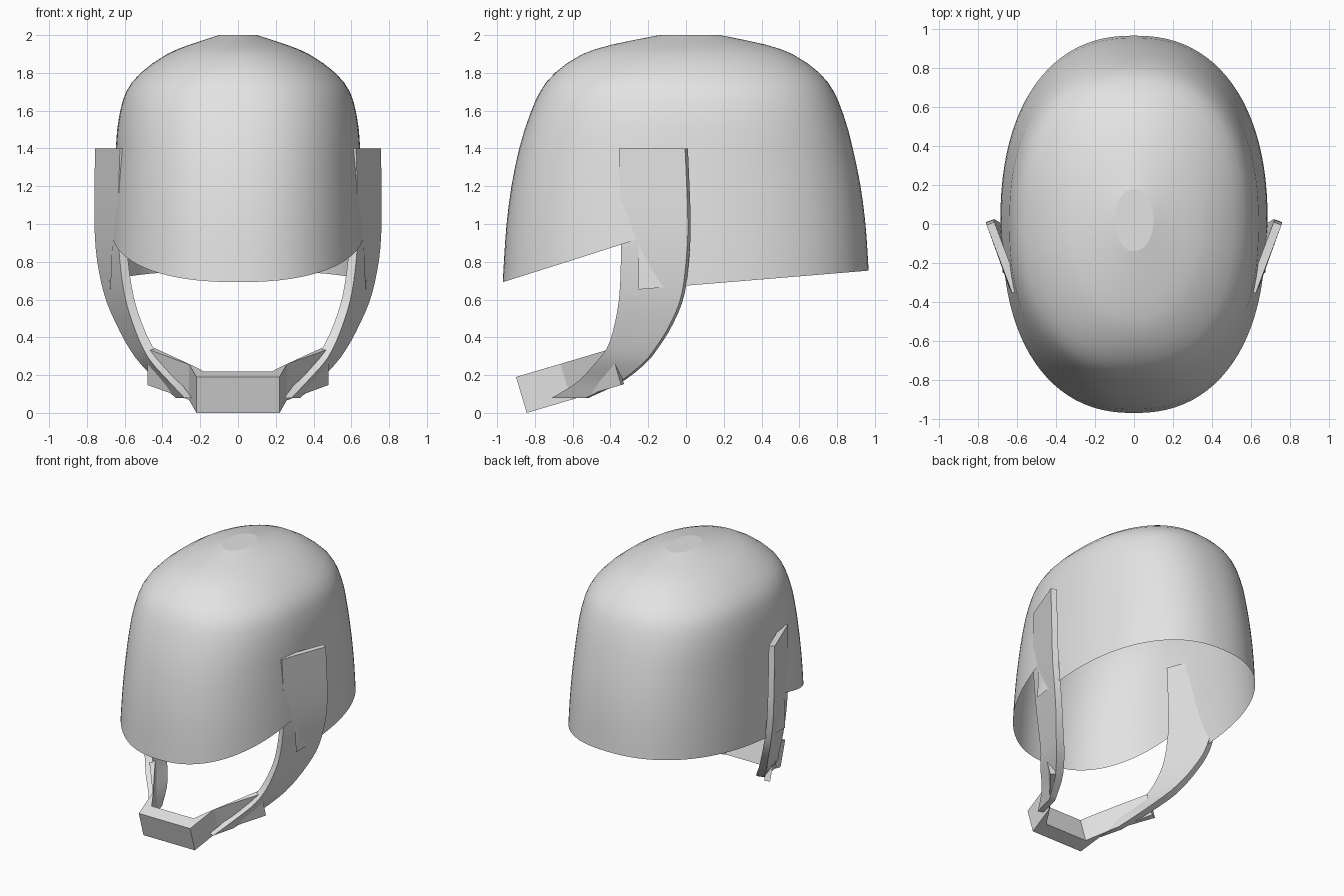
import bpy, bmesh, math

if "Cube" in bpy.data.objects:
    bpy.data.objects.remove(bpy.data.objects["Cube"])

grey = bpy.data.materials.new("light grey")
grey.diffuse_color = (0.77, 0.77, 0.77, 1)
grey.use_nodes = True
grey.node_tree.nodes["Principled BSDF"].inputs["Base Color"].default_value = grey.diffuse_color


def make_object(name, bm, recalc=True):
    if recalc:
        bmesh.ops.recalc_face_normals(bm, faces=bm.faces)
    mesh = bpy.data.meshes.new(name)
    bm.to_mesh(mesh)
    bm.free()
    mesh.materials.append(grey)
    obj = bpy.data.objects.new(name, mesh)
    bpy.context.collection.objects.link(obj)
    return obj


def loft(name, sections, smooth=False):
    """Closed solid through a list of equal-length rings."""
    bm = bmesh.new()
    rings = [[bm.verts.new(p) for p in s] for s in sections]
    n = len(rings[0])
    for a, b in zip(rings, rings[1:]):
        for i in range(n):
            j = (i + 1) % n
            f = bm.faces.new((a[i], a[j], b[j], b[i]))
            f.smooth = smooth
    bm.faces.new(rings[0][::-1])
    bm.faces.new(rings[-1])
    return make_object(name, bm)


def interp(table, z):
    """Smooth cubic lookup of each column by the first one."""
    i = max(0, min(len(table) - 2, sum(1 for r in table if r[0] <= z) - 1))
    a, b = table[i], table[i + 1]
    p, q = table[max(i - 1, 0)], table[min(i + 2, len(table) - 1)]
    h = b[0] - a[0]
    t = (z - a[0]) / h
    out = []
    for k in range(1, len(a)):
        m0 = (b[k] - p[k]) / (b[0] - p[0]) * h
        m1 = (q[k] - a[k]) / (q[0] - a[0]) * h
        out.append((2*t**3 - 3*t**2 + 1) * a[k] + (t**3 - 2*t**2 + t) * m0
                   + (3*t**2 - 2*t**3) * b[k] + (t**3 - t**2) * m1)
    return out


# Helmet shell: height, half width, half length, centre y
profile = [(0.6, 0.688, 0.975, 0), (0.8, 0.683, 0.964, 0), (1.0, 0.673, 0.95, 0),
           (1.2, 0.66, 0.924, 0), (1.4, 0.647, 0.883, 0), (1.55, 0.633, 0.84, 0.003),
           (1.7, 0.592, 0.778, 0.005), (1.8, 0.515, 0.70, 0.006), (1.9, 0.375, 0.555, 0.008),
           (1.95, 0.255, 0.405, 0.015), (2.0, 0.1, 0.16, 0.02)]


def rim_height(y):
    # raised brow in front, stepped down to the low neck guard
    if y < -0.25:
        return 0.688 + (y + 0.97) * 0.324
    return 0.653 + (y + 0.25) * 0.083


def rounded(v):
    # slightly boxy oval, fading to a plain ellipse at the crown
    return math.copysign(abs(v) ** (2 / 2.3), v)


step = -math.asin((0.25 / 0.957) ** (2.3 / 2))
quarter = [-math.pi / 2 + math.pi * i / 48 for i in range(49)]
quarter = [a for a in quarter if abs(a - step) > 0.02] + [step - 0.002, step + 0.002]
quarter.sort()
angles = quarter + [math.pi - a for a in reversed(quarter[1:-1])]

bm = bmesh.new()
columns = []
upper = [1.3, 1.4, 1.5, 1.58, 1.65, 1.7, 1.75, 1.8, 1.85, 1.9, 1.925, 1.95, 1.975, 2.0]
for a in angles:
    low = rim_height(0.957 * rounded(math.sin(a)))
    heights = [low + (1.3 - low) * k / 6 for k in range(6)] + upper
    col = []
    for z in heights:
        w, l, c = interp(profile, z)
        f = min(1, max(0, (2.0 - z) / 0.25))
        x = f * rounded(math.cos(a)) + (1 - f) * math.cos(a)
        y = f * rounded(math.sin(a)) + (1 - f) * math.sin(a)
        col.append(bm.verts.new((w * x, c + l * y, z)))
    columns.append(col)
for i, a in enumerate(columns):
    b = columns[(i + 1) % len(columns)]
    for k in range(len(a) - 1):
        bm.faces.new((a[k], b[k], b[k + 1], a[k + 1])).smooth = True
bm.faces.new([c[-1] for c in columns])          # flat crown
make_object("helmet_shell", bm, recalc=False)

# Side straps: height, rear x, rear y, front x, front y, inward thickness
strap = [(0.08, 0.33, -0.53, 0.285, -0.71, 0.04), (0.16, 0.42, -0.36, 0.36, -0.58, 0.055),
         (0.27, 0.525, -0.22, 0.46, -0.475, 0.06), (0.34, 0.575, -0.165, 0.502, -0.42, 0.056),
         (0.44, 0.63, -0.10, 0.545, -0.385, 0.05), (0.6, 0.70, -0.03, 0.595, -0.355, 0.046),
         (0.8, 0.745, 0.0, 0.625, -0.345, 0.044), (1.0, 0.76, 0.01, 0.635, -0.345, 0.042),
         (1.4, 0.757, -0.005, 0.625, -0.355, 0.04)]
levels = [0.08 + 0.92 * (i / 20) ** 1.4 for i in range(21)] + [1.13, 1.27, 1.4]
for side, name in ((1, "right_strap"), (-1, "left_strap")):
    sections = []
    for z in levels:
        rx, ry, fx, fy, t = interp(strap, z)
        sections.append([(side * rx, ry, z), (side * fx, fy, z),
                         (side * (fx - t), fy + 0.015, z), (side * (rx - t), ry + 0.015, z)])
    obj = loft(name, sections, smooth=True)
    obj.data.set_sharp_from_angle(angle=math.radians(35))

# Chin guard: angular band, tilted up towards the back
outer = [(0.48, -0.40), (0.26, -0.665), (0.22, -0.90)]
inner = [(0.44, -0.385), (0.235, -0.705), (0.18, -0.80)]
outer += [(-x, y) for x, y in reversed(outer)]
inner += [(-x, y) for x, y in reversed(inner)]
sections = []
for (ox, oy), (ix, iy) in zip(outer, inner):
    oz, iz = (0.19 + (y + 0.90) * 0.296 for y in (oy, iy))
    sections.append([(ox, oy, oz), (ix, iy, iz),
                     (ix, iy + 0.057, iz - 0.19), (ox, oy + 0.057, oz - 0.19)])
loft("chin_guard", sections)
